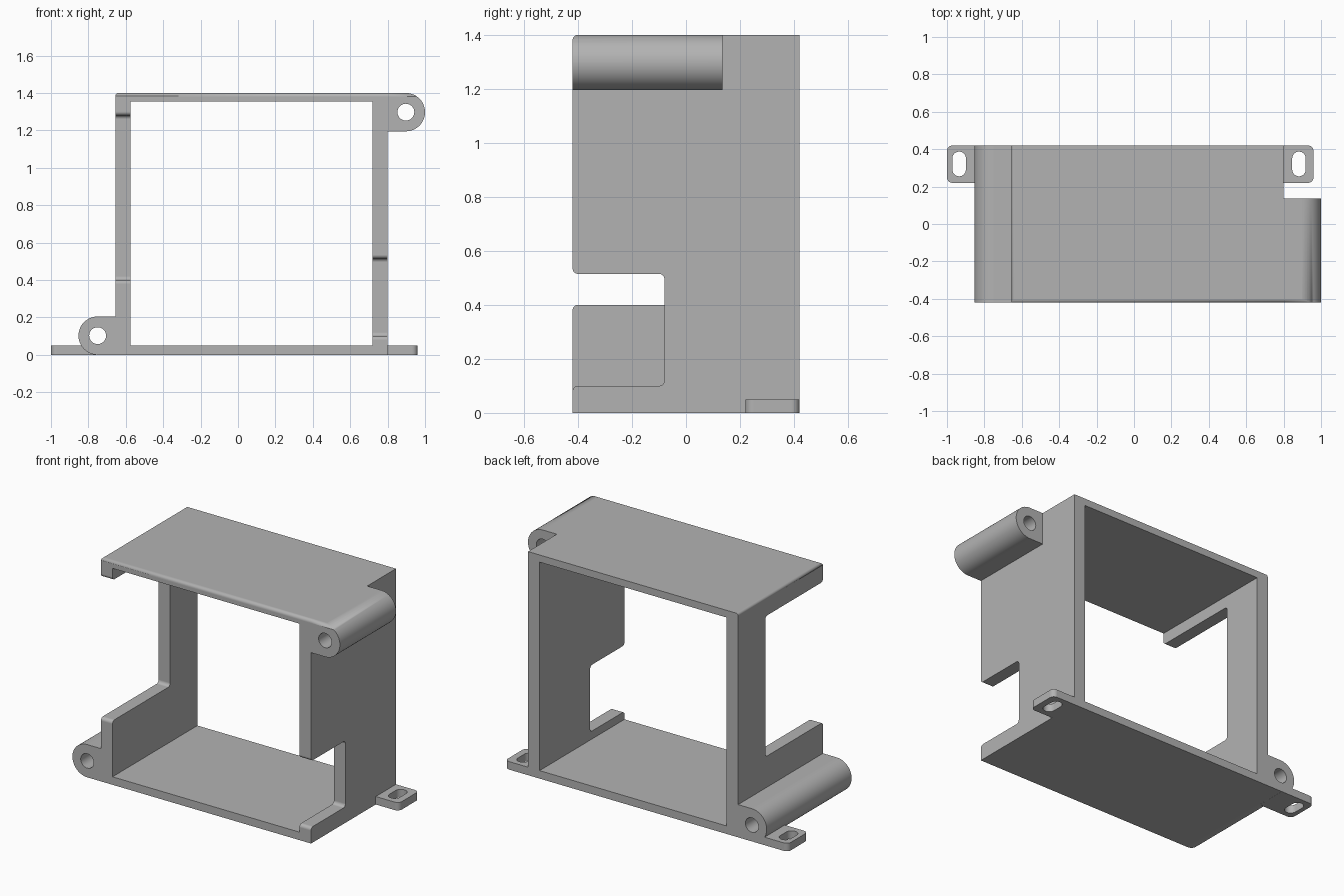
import bpy, bmesh
from math import pi, cos, sin, tan
from mathutils import Vector

cube = bpy.data.objects.get("Cube")
if cube:
    bpy.data.objects.remove(cube, do_unlink=True)

grey = bpy.data.materials.new("plain grey")
grey.use_nodes = True
colour = (0.45, 0.45, 0.45, 1)
grey.diffuse_color = colour
grey.node_tree.nodes["Principled BSDF"].inputs["Base Color"].default_value = colour

FRONT, BACK, TOP = -0.42, 0.42, 1.4
LEFT, RIGHT = -0.655, 0.8      # outer faces of the side walls
LUG_R, HOLE_R, SOFT = 0.1025, 0.045, 0.02


def rounded(corners, steps=12):
    """Outline from (u, v) or (u, v, radius) corners."""
    pts = []
    for i, c in enumerate(corners):
        p = Vector(c[:2])
        if len(c) == 2:
            pts.append(p)
            continue
        a = (Vector(corners[i - 1][:2]) - p).normalized()
        b = (Vector(corners[(i + 1) % len(corners)][:2]) - p).normalized()
        half = a.angle(b) / 2
        mid = p + (a + b).normalized() * c[2] / sin(half)
        start = p + a * c[2] / tan(half) - mid
        end = p + b * c[2] / tan(half) - mid
        sweep = start.angle(end)
        for k in range(steps + 1):
            t = sweep * k / steps
            pts.append(mid + (start * sin(sweep - t) + end * sin(t)) / sin(sweep))
    clean = []
    for p in pts:
        if not clean or (p - clean[-1]).length > 1e-5:
            clean.append(p)
    return clean


def circle(u, v, r, n=48):
    return [Vector((u + r * cos(2 * pi * k / n), v + r * sin(2 * pi * k / n))) for k in range(n)]


def prism(name, outline, axis, lo, hi):
    """Extrude a flat outline along one axis."""
    place = {"x": lambda p: (lo, p.x, p.y),
             "y": lambda p: (p.x, lo, p.y),
             "z": lambda p: (p.x, p.y, lo)}[axis]
    bm = bmesh.new()
    face = bm.faces.new([bm.verts.new(place(p)) for p in outline])
    new = bmesh.ops.extrude_face_region(bm, geom=[face])["geom"]
    shift = Vector([hi - lo if a == axis else 0 for a in "xyz"])
    bmesh.ops.translate(bm, vec=shift, verts=[g for g in new if isinstance(g, bmesh.types.BMVert)])
    bmesh.ops.recalc_face_normals(bm, faces=bm.faces)
    mesh = bpy.data.meshes.new(name)
    bm.to_mesh(mesh)
    bm.free()
    mesh.materials.append(grey)
    obj = bpy.data.objects.new(name, mesh)
    bpy.context.collection.objects.link(obj)
    return obj


def carve(obj, *cutters):
    """Subtract the cutters, remove them, and smooth only the curved faces."""
    for cutter in cutters:
        cutter.hide_render = True
        mod = obj.modifiers.new("cut", "BOOLEAN")
        mod.operation, mod.solver, mod.object = "DIFFERENCE", "EXACT", cutter
    graph = bpy.context.evaluated_depsgraph_get()
    mesh = bpy.data.meshes.new_from_object(obj.evaluated_get(graph))
    obj.modifiers.clear()
    obj.data = mesh
    for cutter in cutters:
        bpy.data.objects.remove(cutter, do_unlink=True)
    for f in mesh.polygons:
        f.use_smooth = max(abs(c) for c in f.normal) < 0.9999


def notch(back, lo, hi, x0, x1):
    """Cutter for a front opening in a side wall, with softened corners."""
    out, lip = FRONT - 0.1, 2 * SOFT
    outline = rounded([(out, lo - lip), (FRONT, lo - lip), (FRONT, lo, SOFT), (back, lo, SOFT),
                       (back, hi, SOFT), (FRONT, hi, SOFT), (FRONT, hi + lip), (out, hi + lip)])
    return prism("notch_cutter", outline, "x", x0, x1)


def top_edge_cutter():
    """Cutter that rounds the upper front edge."""
    f, t, e = FRONT, TOP, 0.1
    outline = rounded([(f - e, t - e), (f, t - e), (f, t, SOFT), (f + e, t), (f + e, t + e), (f - e, t + e)])
    return prism("edge_cutter", outline, "x", -1.2, 1.2)


def bore(u, v):
    return prism("bore_cutter", circle(u, v, HOLE_R), "y", -1, 1)


# Main frame: a rectangular tube with a screw lug along its lower left edge
lug_x = -0.853
frame = prism("frame", rounded([
    (RIGHT, 0), (RIGHT, TOP), (LEFT, TOP, 0.015), (LEFT, 2 * LUG_R),
    (lug_x, 2 * LUG_R, LUG_R), (lug_x, 0, LUG_R)]), "y", FRONT, BACK)
window = prism("window_cutter", rounded([(-0.575, 0.05), (0.72, 0.05), (0.72, 1.355), (-0.575, 1.355)]),
               "y", -1, 1)
carve(frame, window, bore(lug_x + LUG_R, LUG_R), top_edge_cutter(),
      notch(0.15, 0.40, 1.28, LEFT - 0.05, -0.5),
      notch(-0.08, 0.10, 0.515, 0.65, RIGHT + 0.05))

# Shorter screw lug at the upper right
upper_lug = prism("upper_lug", rounded([
    (RIGHT, TOP - 2 * LUG_R), (1, TOP - 2 * LUG_R, LUG_R), (1, TOP, LUG_R), (RIGHT, TOP)]),
    "y", FRONT, 0.135)
carve(upper_lug, bore(1 - LUG_R, TOP - LUG_R), top_edge_cutter())

# Flat mounting ears with slots at the back of the base
for name, inner, outer, mid in (("left_ear", RIGHT, 0.96, 0.882), ("right_ear", -0.76, -1.0, -0.935)):
    ear = prism(name, rounded([(inner, 0.22), (outer, 0.22, 0.03), (outer, BACK, 0.03), (inner, BACK)]),
                "z", 0, 0.05)
    w = 0.036
    slot = prism("slot_cutter", rounded([(mid - w, 0.255, w), (mid + w, 0.255, w),
                                         (mid + w, 0.387, w), (mid - w, 0.387, w)]), "z", -0.1, 0.2)
    carve(ear, slot)
